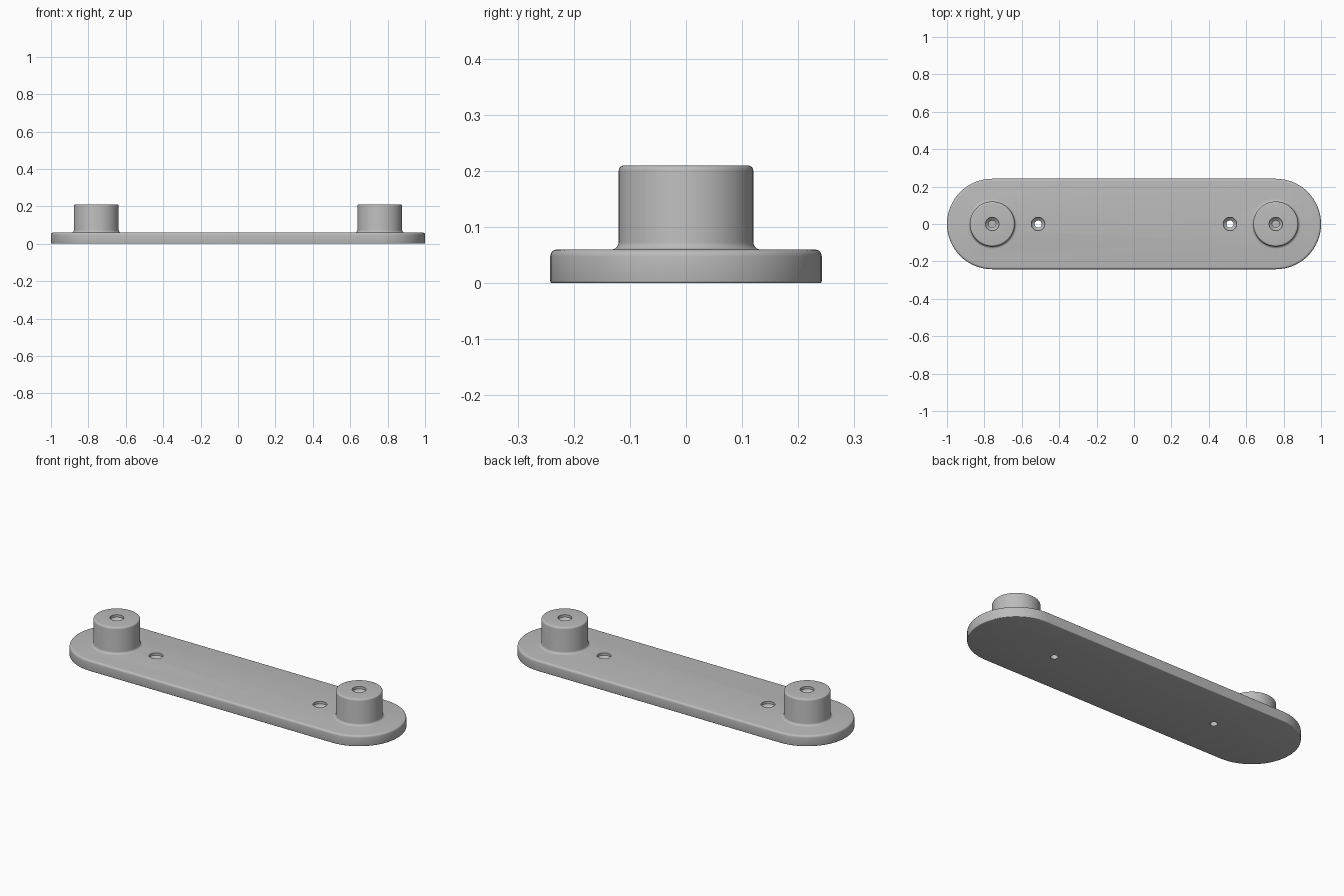
import bpy
import bmesh
from math import cos, sin, pi, radians

if "Cube" in bpy.data.objects:
    bpy.data.objects.remove(bpy.data.objects["Cube"])

HALF_WIDTH, THICKNESS, POST_X, HOLE_X = 0.242, 0.06, 0.758, 0.513
POST_RADIUS, POST_TOP = 0.12, 0.21

grey = bpy.data.materials.new("plain_grey")
grey.use_nodes = True
grey.diffuse_color = (0.5, 0.5, 0.5, 1)
grey.node_tree.nodes["Principled BSDF"].inputs["Base Color"].default_value = (0.5, 0.5, 0.5, 1)


def arc(cx, cz, r, start, end, steps=5):
    """Points of a rounded corner in a (radius, height) profile."""
    angles = [radians(start + (end - start) * i / steps) for i in range(steps + 1)]
    return [(cx + r * cos(a), cz + r * sin(a)) for a in angles]


def stack(name, profile, x=0, stretch=0, sides=64):
    """Closed solid of rings; stretch pulls the circle into a long rounded slot."""
    bm = bmesh.new()
    rings = []
    for r, z in profile:
        ring = []
        for side, turn in ((1, -pi / 2), (-1, pi / 2)):
            count = sides // 2 + (1 if stretch else 0)
            for i in range(count):
                a = turn + 2 * pi * i / sides
                ring.append(bm.verts.new((x + side * stretch + r * cos(a), r * sin(a), z)))
        rings.append(ring)
    for low, high in zip(rings, rings[1:]):
        n = len(low)
        for i in range(n):
            j = (i + 1) % n
            bm.faces.new((low[i], low[j], high[j], high[i]))
    bm.faces.new(rings[0][::-1])
    bm.faces.new(rings[-1])
    bmesh.ops.recalc_face_normals(bm, faces=bm.faces)
    mesh = bpy.data.meshes.new(name)
    bm.to_mesh(mesh)
    bm.free()
    mesh.materials.append(grey)
    obj = bpy.data.objects.new(name, mesh)
    bpy.context.collection.objects.link(obj)
    return obj


def combine(target, tool, operation):
    """Apply a boolean and discard the tool."""
    mod = target.modifiers.new("combine", "BOOLEAN")
    mod.operation, mod.solver, mod.object = operation, "EXACT", tool
    bpy.context.view_layer.objects.active = target
    bpy.ops.object.modifier_apply(modifier=mod.name)
    bpy.data.objects.remove(tool)


# Long base plate with softened rims
rim, foot = 0.012, 0.004
plate = stack("mounting_plate",
              arc(HALF_WIDTH - foot, foot, foot, -90, 0, 3)
              + arc(HALF_WIDTH - rim, THICKNESS - rim, rim, 0, 90),
              stretch=POST_X)

# Round posts with a fillet at the foot and a rounded top
fillet, crown = 0.013, 0.01
post_profile = ([(POST_RADIUS + fillet, THICKNESS - 0.02)]
                + arc(POST_RADIUS + fillet, THICKNESS + fillet, fillet, 270, 180)
                + arc(POST_RADIUS - crown, POST_TOP - crown, crown, 0, 90))


def countersunk(top, bottom):
    """Profile of a screw hole with a widened mouth."""
    return [(0.019, bottom), (0.019, top - 0.03), (0.036, top - 0.014), (0.036, top + 0.02)]


for side in (-1, 1):
    combine(plate, stack("post", post_profile, side * POST_X), "UNION")
    # Blind hole in the post, through hole in the plate
    for x, top, bottom in ((POST_X, POST_TOP, 0.08), (HOLE_X, THICKNESS, -0.02)):
        cutter = stack("hole_cutter", countersunk(top, bottom), side * x, sides=32)
        cutter.hide_render = True
        combine(plate, cutter, "DIFFERENCE")

bpy.ops.object.select_all(action="DESELECT")
plate.select_set(True)
bpy.context.view_layer.objects.active = plate
bpy.ops.object.shade_smooth_by_angle(angle=radians(32))
